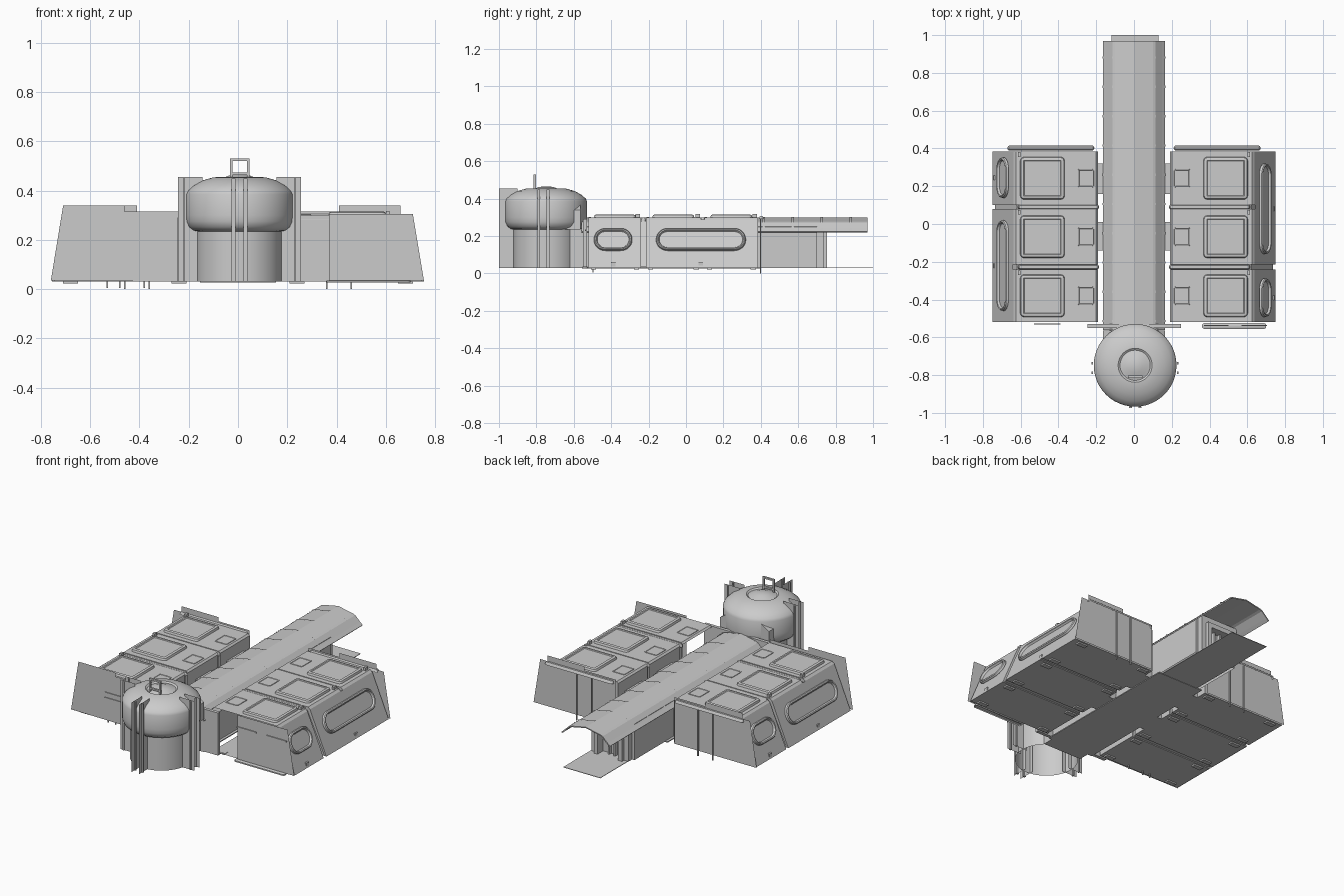
import bpy, bmesh, math
from mathutils import Vector, Matrix


def mesh_object(name, verts, faces, smooth=False):
    me = bpy.data.meshes.new(name)
    me.from_pydata([tuple(v) for v in verts], [], faces)
    bm = bmesh.new()
    bm.from_mesh(me)
    bmesh.ops.recalc_face_normals(bm, faces=bm.faces)
    bm.to_mesh(me)
    bm.free()
    ob = bpy.data.objects.new(name, me)
    bpy.context.collection.objects.link(ob)
    if smooth:
        bpy.ops.object.select_all(action='DESELECT')
        ob.select_set(True)
        bpy.context.view_layer.objects.active = ob
        bpy.ops.object.shade_smooth_by_angle(angle=math.radians(35))
    return ob


def box(name, x0, x1, y0, y1, z0, z1):
    v = [(x, y, z) for x in (x0, x1) for y in (y0, y1) for z in (z0, z1)]
    f = [(0, 1, 3, 2), (4, 6, 7, 5), (0, 4, 5, 1), (2, 3, 7, 6), (0, 2, 6, 4), (1, 5, 7, 3)]
    return mesh_object(name, v, f)


def plate(name, pts):
    return mesh_object(name, pts, [tuple(range(len(pts)))])


def extrude_y(name, prof, y0, y1, skip=(), front=True, back=True, loop=True):
    """Run an x-z section along y; skip lists the side strips left open."""
    n = len(prof)
    v = [(x, y, z) for y in (y0, y1) for x, z in prof]
    f = [(i, (i + 1) % n, n + (i + 1) % n, n + i)
         for i in range(n if loop else n - 1) if i not in skip]
    if front:
        f.append(tuple(range(n)))
    if back:
        f.append(tuple(range(n, 2 * n)))
    return mesh_object(name, v, f)


def panel(name, mat, w, h, r, layers, fill=True, seg=6):
    """Rounded rectangle built from (inset, height) layers in the frame mat."""
    v, f, n = [], [], 4 * (seg + 1)
    for inset, height in layers:
        rr = max(r - inset, 0.002)
        a, b = w / 2 - inset - rr, h / 2 - inset - rr
        for k, (sx, sy) in enumerate(((1, 1), (-1, 1), (-1, -1), (1, -1))):
            for j in range(seg + 1):
                t = (k + j / seg) * math.pi / 2
                v.append(mat @ Vector((sx * a + rr * math.cos(t), sy * b + rr * math.sin(t), height)))
    for l in range(len(layers) - 1):
        for i in range(n):
            j = (i + 1) % n
            f.append((l * n + i, l * n + j, l * n + n + j, l * n + n + i))
    if fill:
        f.append(tuple(range((len(layers) - 1) * n, len(layers) * n)))
    return mesh_object(name, v, f, True)


def lathe(name, prof, cx, cy, n=48):
    v = [(cx + r * math.cos(2 * math.pi * k / n), cy + r * math.sin(2 * math.pi * k / n), z)
         for r, z in prof for k in range(n)]
    f = [(i * n + k, i * n + (k + 1) % n, (i + 1) * n + (k + 1) % n, (i + 1) * n + k)
         for i in range(len(prof) - 1) for k in range(n)]
    f.append(tuple(range((len(prof) - 1) * n, len(prof) * n)))
    return mesh_object(name, v, f, True)


def slope_frame(s, y):
    n = Vector((s * 0.26, 0, 0.115)).normalized()
    up = Vector((-s * 0.115, 0, 0.26)).normalized()
    u = up.cross(n)
    m = Matrix((u, up, n)).transposed().to_4x4()
    m.translation = Vector((s * 0.69, y, 0.18))
    return m


# Side modules: sloped outer wall, bevelled roof, hatches
BAYS = [(-0.52, -0.24), (-0.215, 0.08), (0.10, 0.385)]
for s, side in ((1, "right"), (-1, "left")):
    sec = [(s * 0.19, 0.03), (s * 0.748, 0.03), (s * 0.638, 0.288), (s * 0.625, 0.30),
           (s * 0.20, 0.30), (s * 0.19, 0.29)]
    for i, (y0, y1) in enumerate(BAYS):
        open_bay = s == 1 and i == 0
        extrude_y(f"{side}_module_{i}", sec, y0, y1, skip=(5,) if open_bay else (),
                  front=not open_bay)
        cy = (y0 + y1) / 2
        panel(f"{side}_roof_hatch_{i}", Matrix.Translation((s * 0.485, cy, 0.30)), 0.235, 0.225, 0.02,
              [(0, 0), (0.004, 0.012), (0.012, 0.015), (0.018, 0.015), (0.022, 0.011)], seg=3)
        panel(f"{side}_small_hatch_{i}", Matrix.Translation((s * 0.255, cy, 0.30)), 0.085, 0.10, 0.01,
              [(0, 0), (0.001, 0.003), (0.006, 0.003), (0.008, 0.001)], seg=2)
        # Foot pads, door sill and hull pins under the floor
        for yy in (y0 + 0.025, y1 - 0.025):
            for xx in (0.24, 0.68):
                box(f"{side}_foot_pad_{i}", s * xx - 0.03, s * xx + 0.03, yy - 0.014, yy + 0.014, 0.022, 0.032)
        box(f"{side}_latch_{i}", s * 0.60, s * 0.615, y1 - 0.03, y1 - 0.005, 0.30, 0.318)
    # Seams between modules: floor strip, recessed filler and rounded rail
    for y, (a, b) in ((-0.2275, (-0.24, -0.215)), (0.09, (0.08, 0.10))):
        extrude_y(f"{side}_seam", [(s * 0.20, 0.035), (s * 0.735, 0.035), (s * 0.62, 0.28), (s * 0.20, 0.28)], a, b)
        panel(f"{side}_seam_rail", Matrix.Translation((s * 0.40, y, 0.28)), 0.43, 0.026, 0.013,
              [(0, 0), (0.002, 0.012), (0.006, 0.018)], seg=4)
    # Outer skin joining the double bay
    ya, yb = (-0.215, 0.385) if s == 1 else (-0.52, 0.08)
    plate(f"{side}_double_skin", [(s * 0.75, ya, 0.03), (s * 0.75, yb, 0.03), (s * 0.64, yb, 0.288), (s * 0.64, ya, 0.288)])
    # Rounded window frames with recessed panes
    wins = [(-0.39, 0.205), (0.08, 0.48)] if s == 1 else [(0.245, 0.215), (-0.22, 0.48)]
    for y, w in wins:
        panel(f"{side}_window", slope_frame(s, y), w, 0.128, 0.062,
              [(0, 0), (0.002, 0.012), (0.007, 0.017), (0.013, 0.015), (0.018, 0.004)], seg=8)
        box(f"{side}_wall_latch", s * 0.735 - 0.01, s * 0.735 + 0.01, y - 0.012, y + 0.012, 0.035, 0.06)
    # Rear end plate with raised middle step
    plate(f"{side}_rear_plate", [(s * 0.20, 0.395, 0.03), (s * 0.755, 0.395, 0.03), (s * 0.71, 0.395, 0.305),
                                 (s * 0.66, 0.395, 0.305), (s * 0.66, 0.395, 0.34), (s * 0.41, 0.395, 0.34),
                                 (s * 0.41, 0.395, 0.315), (s * 0.20, 0.395, 0.315)])
    panel(f"{side}_rear_rail", Matrix.Translation((s * 0.44, 0.402, 0.29)), 0.46, 0.026, 0.012,
          [(0, 0), (0.003, 0.012), (0.007, 0.016)], seg=4)
    for x in (0.36, 0.46):
        box(f"{side}_rear_strut", s * x - 0.003, s * x + 0.003, 0.395, 0.402, 0.0, 0.30)
    # Corridor connectors
    for y0, y1 in ((-0.17, 0.04), (0.13, 0.35)):
        box(f"{side}_connector", s * 0.14, s * 0.192, y0 + 0.03, y1 - 0.03, 0.03, 0.22)

# Front end plates with slots
plate("left_front_plate", [(-0.20, -0.528, 0.03), (-0.76, -0.528, 0.035), (-0.71, -0.528, 0.34),
                           (-0.46, -0.528, 0.34), (-0.46, -0.528, 0.315), (-0.20, -0.528, 0.315)])
plate("right_front_plate", [(0.37, -0.535, 0.03), (0.755, -0.535, 0.035), (0.71, -0.535, 0.305), (0.37, -0.535, 0.305)])
for x0, x1, z in ((0.37, 0.50, 0.232), (0.57, 0.705, 0.232)):
    box("right_front_slot", x0, x1, -0.541, -0.535, z - 0.004, z + 0.004)
for x0, x1, z in ((-0.53, -0.39, 0.20), (-0.53, -0.39, 0.168)):
    box("left_front_slot", x0, x1, -0.533, -0.528, z - 0.004, z + 0.004)
for x in (-0.53, -0.48, -0.38):
    box("hull_pin", x - 0.003, x + 0.003, -0.50, -0.494, 0.005, 0.03)
panel("right_front_sill", Matrix.Translation((0.53, -0.54, 0.03)), 0.34, 0.03, 0.012,
      [(0, -0.004), (0, 0.004), (0.003, 0.006)], seg=3)

# Central corridor: floor, walls and faceted canopy
box("corridor_floor", -0.155, 0.155, -0.55, 0.40, 0.026, 0.032)
box("rear_deck", -0.12, 0.13, 0.40, 1.0, 0.028, 0.031)
for s in (1, -1):
    plate("corridor_wall", [(s * 0.14, -0.55, 0.03), (s * 0.14, 0.70, 0.03), (s * 0.14, 0.70, 0.25), (s * 0.14, -0.55, 0.25)])
half = [(0.165, 0.225), (0.148, 0.24), (0.115, 0.272), (0.10, 0.278), (0.0, 0.298)]
canopy = half + [(-x, z) for x, z in reversed(half[:-1])]
extrude_y("canopy", canopy + [(x * 0.97, z - 0.006) for x, z in reversed(canopy)], -0.56, 0.97)
for k in range(10):
    y = -0.52 + k * 0.155
    extrude_y("canopy_rib", [(x * 1.01, z + 0.004) for x, z in canopy], y, y + 0.012,
              front=False, back=False, loop=False)

# Rear doorway with stepped frame
plate("rear_wall", [(-0.14, 0.70, 0.03), (0.14, 0.70, 0.03), (0.14, 0.70, 0.24), (0.10, 0.70, 0.275),
                    (-0.10, 0.70, 0.275), (-0.14, 0.70, 0.24)])
for s in (1, -1):
    box("door_post", s * 0.085, s * 0.125, 0.70, 0.735, 0.03, 0.22)
    box("door_jamb", s * 0.07, s * 0.095, 0.70, 0.755, 0.03, 0.20)
    box("door_rib", s * 0.015, s * 0.025, 0.70, 0.72, 0.03, 0.20)
box("door_lintel", -0.125, 0.125, 0.70, 0.735, 0.215, 0.26)
box("door_header", -0.095, 0.095, 0.70, 0.755, 0.19, 0.218)

# Front bulkhead and neck joining the tank
box("front_bulkhead", -0.245, 0.25, -0.55, -0.53, 0.03, 0.29)
extrude_y("tank_neck", [(-0.165, 0.235), (0.165, 0.235), (0.165, 0.34), (0.11, 0.375), (-0.11, 0.375), (-0.165, 0.34)],
          -0.72, -0.565)
prof = [(-0.09, 0.37), (0.09, 0.37), (0.06, 0.43), (-0.06, 0.43)]
extrude_y("neck_hood", prof, -0.70, -0.60)
box("neck_base", -0.13, 0.13, -0.62, -0.55, 0.03, 0.235)

# Tank: drum, wide collar and dome
TX, TY = 0.006, -0.748
lathe("tank", [(0.175, 0.03), (0.175, 0.235), (0.19, 0.238), (0.208, 0.252), (0.218, 0.275), (0.219, 0.30),
               (0.219, 0.385), (0.212, 0.40), (0.19, 0.42), (0.155, 0.44), (0.11, 0.453), (0.09, 0.455),
               (0.08, 0.448), (0.065, 0.452), (0.04, 0.462), (0.01, 0.466)], TX, TY)
# Paired fin plates on the front and both sides
for d in (-0.025, 0.025):
    plate("front_fin", [(TX + d, -1.0, 0.03), (TX + d, -0.90, 0.03), (TX + d, -0.90, 0.455), (TX + d, -1.0, 0.455)])
    box("front_fin_edge", TX + d - 0.008, TX + d + 0.008, -0.975, -0.965, 0.03, 0.45)
    for s in (1, -1):
        x0, x1 = TX + s * 0.15, TX + s * 0.25
        y = TY - 0.015 + d
        plate("side_fin", [(x0, y, 0.03), (x1, y, 0.03), (x1, y, 0.455), (x0, y, 0.455)])
        box("side_fin_edge", TX + s * 0.222, TX + s * 0.23, y - 0.007, y + 0.007, 0.03, 0.45)
# Handle frame on the dome
for x in (-0.033, 0.035):
    box("handle_post", TX + x - 0.005, TX + x + 0.005, -0.815, -0.803, 0.45, 0.53)
for z in (0.525, 0.468):
    box("handle_bar", TX - 0.036, TX + 0.038, -0.815, -0.803, z - 0.005, z + 0.005)
